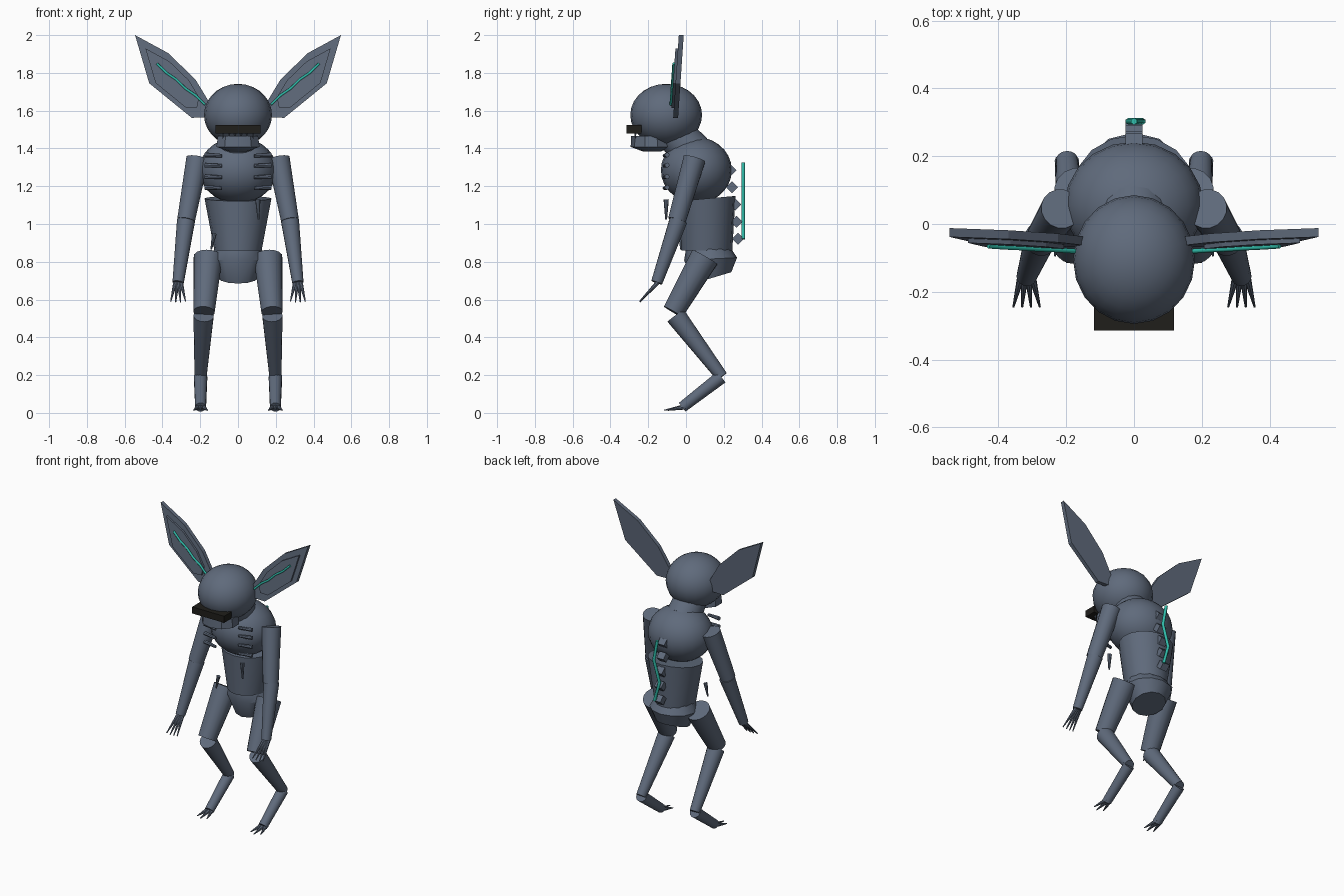
import bpy, bmesh, math
from mathutils import Vector, Matrix

cube = bpy.data.objects.get("Cube")
if cube:
    bpy.data.objects.remove(cube, do_unlink=True)


def material(name, rgb):
    m = bpy.data.materials.new(name)
    m.use_nodes = True
    m.diffuse_color = (*rgb, 1)
    m.node_tree.nodes["Principled BSDF"].inputs["Base Color"].default_value = (*rgb, 1)
    return m


SLATE = material("slate skin", (0.115, 0.145, 0.2))
TEAL = material("glowing teal", (0.03, 0.5, 0.4))
DARK = material("near black", (0.014, 0.013, 0.011))


def finish(name, bm, mat=SLATE, smooth=True):
    bmesh.ops.recalc_face_normals(bm, faces=bm.faces)
    me = bpy.data.meshes.new(name)
    bm.to_mesh(me)
    bm.free()
    me.materials.append(mat)
    ob = bpy.data.objects.new(name, me)
    bpy.context.collection.objects.link(ob)
    if smooth:
        bpy.ops.object.select_all(action='DESELECT')
        ob.select_set(True)
        bpy.context.view_layer.objects.active = ob
        bpy.ops.object.shade_smooth_by_angle(angle=math.radians(35))
    return ob


def ball(name, centre, radii):
    bm = bmesh.new()
    mat = Matrix.Translation(centre) @ Matrix.Diagonal((*radii, 1))
    bmesh.ops.create_uvsphere(bm, u_segments=20, v_segments=14, radius=1, matrix=mat)
    finish(name, bm)


def limb(name, a, b, r1, r2, sides=16, mat=SLATE):
    """Tapered cylinder from a to b."""
    a, b = Vector(a), Vector(b)
    d = b - a
    m = Matrix.Translation((a + b) / 2) @ d.to_track_quat('Z', 'Y').to_matrix().to_4x4()
    bm = bmesh.new()
    bmesh.ops.create_cone(bm, cap_ends=True, segments=sides, radius1=r1, radius2=r2,
                          depth=d.length, matrix=m)
    finish(name, bm, mat)


def box(name, centre, size, mat=SLATE, tilt=0):
    bm = bmesh.new()
    m = Matrix.Translation(centre) @ Matrix.Rotation(tilt, 4, 'X') @ Matrix.Diagonal((*size, 1))
    bmesh.ops.create_cube(bm, size=1, matrix=m)
    finish(name, bm, mat, False)


def loft(name, rings, sides):
    """Stacked oval rings, each (z, y, radius x, radius y, slope towards +y)."""
    bm = bmesh.new()
    loops = []
    for z, y, rx, ry, slope in rings:
        angles = [2 * math.pi * i / sides for i in range(sides)]
        loops.append([bm.verts.new((rx * math.sin(t), y - ry * math.cos(t),
                                    z - slope * ry * math.cos(t))) for t in angles])
    for lo, hi in zip(loops, loops[1:]):
        for i in range(sides):
            j = (i + 1) % sides
            bm.faces.new((lo[i], lo[j], hi[j], hi[i]))
    bm.faces.new(loops[0])
    bm.faces.new(loops[-1])
    finish(name, bm)


def ear_y(z):
    return -0.055 + 0.068 * (z - 1.56)


def ear_plate(name, outline, side, scale, shift, thick):
    """Flat leaf leaning back, scaled about its middle."""
    bm = bmesh.new()
    cx, cz = 0.35, 1.75
    front, back = [], []
    for x, z in outline:
        x, z = cx + (x - cx) * scale, cz + (z - cz) * scale
        y = ear_y(z) + shift
        front.append(bm.verts.new((side * x, y - thick / 2, z)))
        back.append(bm.verts.new((side * x, y + thick / 2, z)))
    bm.faces.new(front)
    bm.faces.new(back)
    for i in range(len(front)):
        j = (i + 1) % len(front)
        bm.faces.new((front[i], front[j], back[j], back[i]))
    finish(name, bm, SLATE, False)


def vein(name, points, radius):
    """Thin glowing tube through points."""
    cu = bpy.data.curves.new(name, 'CURVE')
    cu.dimensions = '3D'
    cu.bevel_depth = radius
    cu.bevel_resolution = 1
    cu.use_fill_caps = True
    sp = cu.splines.new('POLY')
    sp.points.add(len(points) - 1)
    for p, co in zip(sp.points, points):
        p.co = (*co, 1)
    cu.materials.append(TEAL)
    bpy.context.collection.objects.link(bpy.data.objects.new(name, cu))


# Head and jaw
ball("head", (0, -0.105, 1.577), (0.18, 0.19, 0.165))
loft("jaw", [(1.385, -0.18, 0.05, 0.05, 0), (1.408, -0.185, 0.12, 0.108, 0),
             (1.465, -0.185, 0.112, 0.105, 0)], 10)
box("muzzle_plate", (0, -0.275, 1.502), (0.236, 0.08, 0.044), DARK)
for i in range(6):
    x = (i - 2.5) * 0.032
    limb("tooth", (x, -0.268, 1.488), (x, -0.268, 1.45), 0.007, 0.001, 6)

# Torso
limb("neck", (0, 0.03, 1.38), (0, -0.06, 1.48), 0.11, 0.1)
ball("chest", (0, 0.055, 1.285), (0.205, 0.188, 0.175))
loft("abdomen", [(0.86, 0.11, 0.125, 0.135, 0), (1.135, 0.112, 0.177, 0.15, 0.09)], 16)
loft("pelvis", [(0.715, 0.14, 0.105, 0.1, 0.3), (0.815, 0.13, 0.15, 0.14, 0.05),
                (0.868, 0.12, 0.125, 0.12, 0)], 12)

# Back: spine blocks and glowing strand
for i, y in enumerate((0.235, 0.243, 0.26, 0.268, 0.275)):
    box("spine_block", (0, y, 1.285 - 0.091 * i), (0.05, 0.045, 0.045), SLATE, math.pi / 4)
vein("spine_strand", [(0, 0.303, 1.325), (0.025, 0.303, 1.19),
                      (-0.016, 0.303, 1.05), (0.02, 0.303, 0.92)], 0.01)

# Loose hanging spikes
limb("hanging_spike", (0.105, -0.105, 1.13), (0.108, -0.105, 1.025), 0.014, 0.005, 8)
limb("hanging_spike", (-0.125, -0.027, 0.95), (-0.142, -0.027, 0.865), 0.013, 0.004, 8)

OUTLINE = [(0.545, 2.0), (0.47, 1.745), (0.245, 1.562), (0.165, 1.565),
           (0.15, 1.64), (0.225, 1.765), (0.37, 1.905)]

for s, tag in ((1, "left"), (-1, "right")):
    # Ears
    ear_plate(tag + "_ear", OUTLINE, s, 1, 0, 0.026)
    ear_plate(tag + "_inner_ear", OUTLINE, s, 0.72, -0.019, 0.014)
    path = []
    for i in range(6):
        t = i / 5
        z = 1.635 + 0.21 * t + (0.005 if i % 2 else -0.003)
        path.append((s * (0.175 + 0.255 * t), ear_y(z) - 0.03, z))
    vein(tag + "_ear_vein", path, 0.007)

    # Ribs
    for z in (1.362, 1.308, 1.247, 1.19):
        limb(tag + "_rib", (s * 0.085, -0.115, z), (s * 0.175, -0.1, z + 0.004), 0.009, 0.013, 8)

    # Arm
    limb(tag + "_upper_arm", (s * 0.215, 0.045, 1.345), (s * 0.275, -0.048, 1.02), 0.06, 0.048)
    limb(tag + "_forearm", (s * 0.275, -0.04, 1.02), (s * 0.317, -0.155, 0.69), 0.048, 0.03)
    for k in range(4):
        f = (k - 1.5) / 1.5
        limb(tag + "_finger", (s * 0.317 + f * 0.015, -0.15, 0.69),
             (s * 0.317 + f * 0.039, -0.245, 0.585 + 0.006 * abs(f)), 0.012, 0.003, 8)

    # Leg
    limb(tag + "_thigh", (s * 0.158, 0.1, 0.825), (s * 0.18, -0.068, 0.535), 0.077, 0.057)
    limb(tag + "_shin", (s * 0.182, -0.055, 0.515), (s * 0.198, 0.19, 0.192), 0.054, 0.032)
    limb(tag + "_foot", (s * 0.198, 0.187, 0.19), (s * 0.198, -0.02, 0.03), 0.036, 0.029)
    for k in (-1, 0, 1):
        limb(tag + "_toe", (s * 0.198 + k * 0.012, 0.0, 0.033),
             (s * 0.198 + k * 0.036, -0.115 + 0.02 * abs(k), 0.014), 0.015, 0.003, 8)
